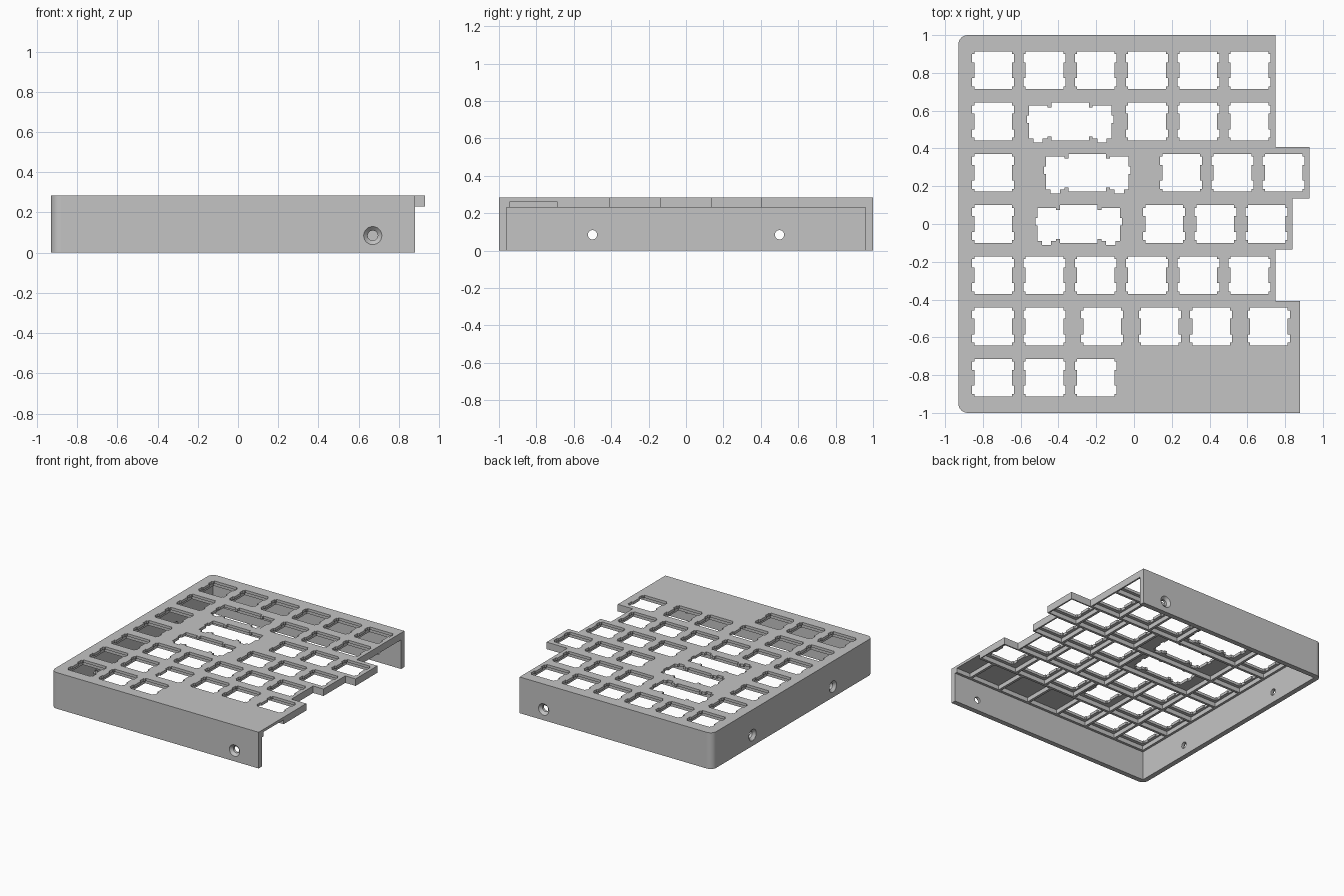
import bpy, bmesh, math
from mathutils import Vector

cube = bpy.data.objects.get("Cube")
if cube:
    bpy.data.objects.remove(cube)

U = 0.2714             # key pitch
MM = U / 19.05         # one millimetre
LEFT, TOP, UNDER, CEILING = -0.93, 0.285, 0.23, 0.264
KEY_LEFT = -0.881


def prism(bm, points, z0, z1):
    """Closed vertical prism over a flat outline."""
    low = [bm.verts.new((x, y, z0)) for x, y in points]
    high = [bm.verts.new((x, y, z1)) for x, y in points]
    bm.faces.new(low)
    bm.faces.new(high)
    for i in range(len(points)):
        j = (i + 1) % len(points)
        bm.faces.new((low[i], low[j], high[j], high[i]))


def rect(x0, y0, x1, y1):
    return [(x0, y0), (x1, y0), (x1, y1), (x0, y1)]


def lathe(bm, centre, axis, profile, sides=32):
    """Closed turned solid along an axis, from (depth, radius) pairs."""
    axis, up = Vector(axis), Vector((0, 0, 1))
    side = axis.cross(up)
    rings = []
    for depth, r in profile:
        angles = [math.tau * (k + 0.5) / sides for k in range(sides)]
        rings.append([bm.verts.new(Vector(centre) + axis * depth
                      + side * r * math.cos(a) + up * r * math.sin(a)) for a in angles])
    bm.faces.new(rings[0])
    bm.faces.new(rings[-1])
    for a, b in zip(rings, rings[1:]):
        for k in range(sides):
            n = (k + 1) % sides
            bm.faces.new((a[k], a[n], b[n], b[k]))


def make(name, bm):
    bmesh.ops.recalc_face_normals(bm, faces=bm.faces)
    mesh = bpy.data.meshes.new(name)
    bm.to_mesh(mesh)
    bm.free()
    obj = bpy.data.objects.new(name, mesh)
    bpy.context.collection.objects.link(obj)
    return obj


# Switch cutout: square with two side notches on each edge
quarter = [(7, 2.9), (7.8, 2.9), (7.8, 6), (7, 6), (7, 7)]
switch_half = [(x, -y) for x, y in reversed(quarter)] + quarter

# Wide key cutout: switch square joined to a stabiliser on each side
wide_half = [(7, -7), (7, -5.5), (8.4, -5.5), (8.4, -6.3), (10.2, -6.3), (10.2, -7.8),
             (13.6, -7.8), (13.6, -6.3), (15.3, -6.3), (15.3, -0.5), (16.1, -0.5),
             (16.1, 2.3), (15.3, 2.3), (15.3, 6), (8.4, 6), (8.4, 5.2), (7, 5.2), (7, 7)]


def cutout(half, cx, cy):
    full = half + [(-x, y) for x, y in reversed(half)]
    return [(cx + x * MM, cy + y * MM) for x, y in full]


# Case block: stepped right edge, rounded left corners
def corner(cy, start, r=0.05, steps=12):
    return [(LEFT + r + r * math.cos(math.radians(start + 90 * k / steps)),
             cy + r * math.sin(math.radians(start + 90 * k / steps)))
            for k in range(steps + 1)]


outline = [(0.88, -1), (0.88, -1.5 * U), (0.75, -1.5 * U), (0.75, -0.5 * U),
           (0.84, -0.5 * U), (0.84, 0.5 * U), (0.93, 0.5 * U), (0.93, 1.5 * U),
           (0.75, 1.5 * U), (0.75, 1)]
outline += corner(0.95, 90) + corner(-0.95, 180)
bm = bmesh.new()
prism(bm, outline, 0, TOP)
case = make("keyboard_case", bm)

# Hollow below the plate, open to the right
bm = bmesh.new()
prism(bm, rect(LEFT + 0.04, -0.96, 1.2, 0.96), -0.1, UNDER)
cutters = [make("interior_cutter", bm)]

# Key rows, back to front: key widths in units
rows = [[1] * 6,
        [1, 2, 1, 1, 1],
        [1, 8 / 3, 1, 1, 1],
        [1, 7 / 3, 1, 1, 1],
        [1] * 6,
        [1, 1, 1.25, 1, 1, 1.25],
        [1] * 7]
pockets, holes = bmesh.new(), bmesh.new()
for r, widths in enumerate(rows):
    y, x = (3 - r) * U, KEY_LEFT
    for c, w in enumerate(widths):
        end = x + w * U
        prism(pockets, rect(x + 0.01, y - U / 2 + 0.01, end - 0.01, y + U / 2 - 0.01),
              0.15, CEILING)
        if r < 6 or c < 3:          # the rest of the front row stays blank
            half = wide_half if w >= 2 else switch_half
            prism(holes, cutout(half, (x + end) / 2, y), 0.2, 0.35)
        x = end
cutters += [make("pocket_cutter", pockets), make("hole_cutter", holes)]

# Countersunk screw holes in the walls
bm = bmesh.new()
screw = [(-0.01, 0.055), (0.02, 0.025), (0.06, 0.025)]
for centre, axis in [((0.67, -1, 0.085), (0, 1, 0)), ((0.54, 1, 0.085), (0, -1, 0)),
                     ((LEFT, -0.5, 0.085), (1, 0, 0)), ((LEFT, 0.5, 0.085), (1, 0, 0))]:
    lathe(bm, centre, axis, screw)
cutters.append(make("screw_cutter", bm))

# Cut everything, then drop the helpers
for cutter in cutters:
    cutter.hide_render = True
    mod = case.modifiers.new(cutter.name, 'BOOLEAN')
    mod.operation, mod.solver, mod.object = 'DIFFERENCE', 'EXACT', cutter
bpy.context.view_layer.update()
graph = bpy.context.evaluated_depsgraph_get()
result = bpy.data.meshes.new_from_object(case.evaluated_get(graph))
case.modifiers.clear()
case.data = result
for cutter in cutters:
    bpy.data.objects.remove(cutter)

# Smooth only the rounded faces, keep hard edges
bm = bmesh.new()
bm.from_mesh(result)
for f in bm.faces:
    f.smooth = max(abs(v) for v in f.normal) < 0.9999
for e in bm.edges:
    e.smooth = e.calc_face_angle(math.pi) < math.radians(30)
bm.to_mesh(result)
bm.free()

# Plain grey plastic
grey = bpy.data.materials.new("grey_plastic")
grey.use_nodes = True
colour = (0.55, 0.55, 0.55, 1)
grey.diffuse_color = colour
grey.node_tree.nodes["Principled BSDF"].inputs["Base Color"].default_value = colour
result.materials.clear()
result.materials.append(grey)
